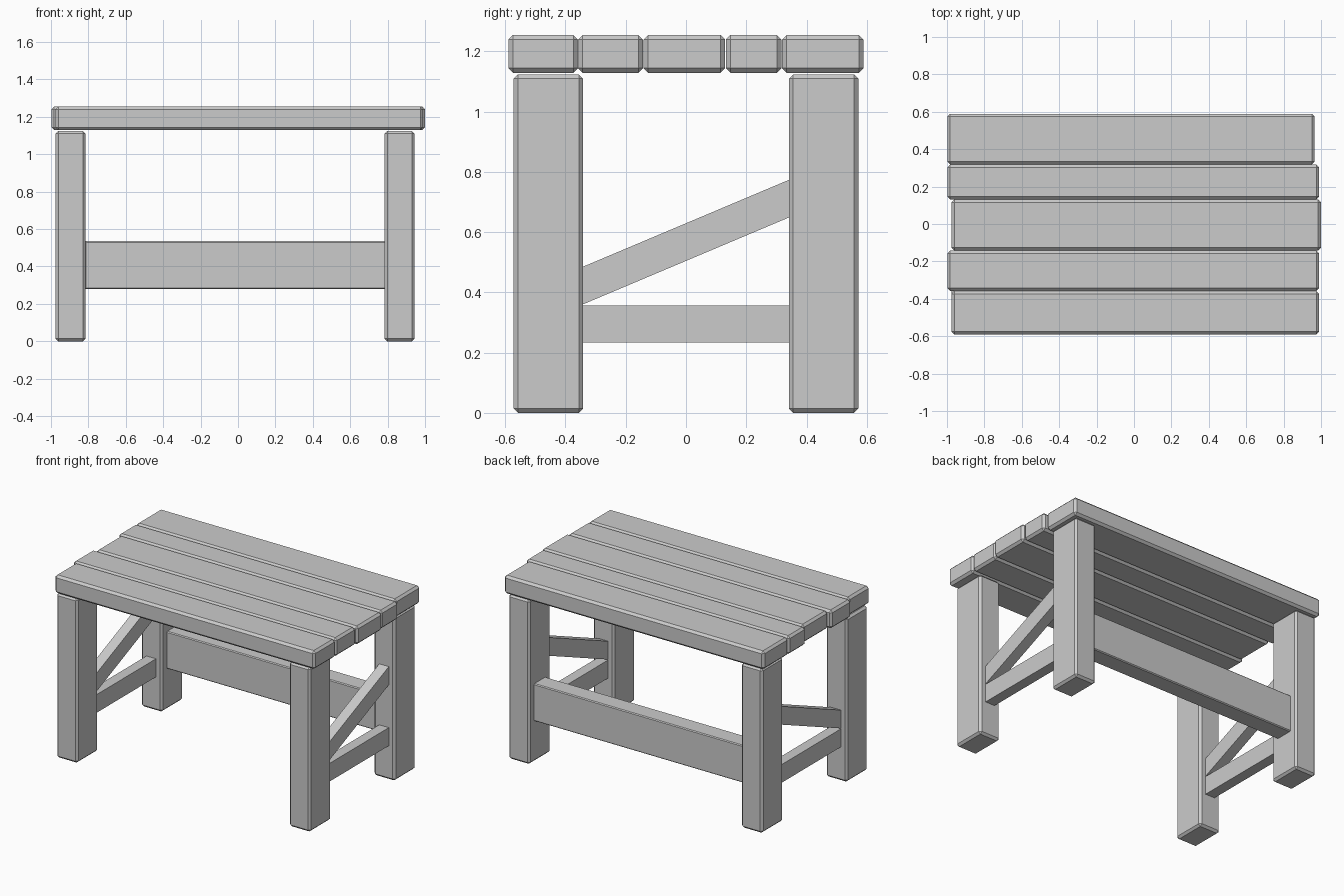
import bpy
import bmesh

if "Cube" in bpy.data.objects:
    bpy.data.objects.remove(bpy.data.objects["Cube"])


def prism(name, profile, x0, x1, bevel=0.0):
    """Extrude a (y, z) outline along x, with optional chamfered edges."""
    bm = bmesh.new()
    face = bm.faces.new([bm.verts.new((x0, y, z)) for y, z in profile])
    ext = bmesh.ops.extrude_face_region(bm, geom=[face])
    verts = [g for g in ext["geom"] if isinstance(g, bmesh.types.BMVert)]
    bmesh.ops.translate(bm, verts=verts, vec=(x1 - x0, 0, 0))
    if bevel:
        bmesh.ops.bevel(bm, geom=bm.edges[:], offset=bevel, segments=1,
                        affect='EDGES', clamp_overlap=True)
    bmesh.ops.recalc_face_normals(bm, faces=bm.faces[:])
    mesh = bpy.data.meshes.new(name)
    bm.to_mesh(mesh)
    bm.free()
    obj = bpy.data.objects.new(name, mesh)
    bpy.context.collection.objects.link(obj)
    return obj


def beam(name, x0, x1, y0, y1, z0, z1, bevel=0.0):
    return prism(name, [(y0, z0), (y1, z0), (y1, z1), (y0, z1)], x0, x1, bevel)


# Table top planks, front to back: x range, y range
planks = [
    (-0.976, 0.990, -0.590, -0.359),
    (-0.998, 0.990, -0.358, -0.143),
    (-0.976, 1.000, -0.141, 0.130),
    (-0.998, 0.990, 0.132, 0.317),
    (-0.998, 0.966, 0.319, 0.589),
]
for i, (x0, x1, y0, y1) in enumerate(planks, 1):
    beam(f"top_plank_{i}", x0, x1, y0, y1, 1.129, 1.254, 0.015)

for side, cx in (("left", -0.895), ("right", 0.864)):
    # Legs
    for end, cy in (("front", -0.457), ("back", 0.457)):
        beam(f"{end}_{side}_leg", cx - 0.08, cx + 0.08,
             cy - 0.115, cy + 0.115, 0.0, 1.124, 0.014)
    # Low side stretcher and diagonal brace
    a, b = cx - 0.036, cx + 0.036
    beam(f"{side}_stretcher", a, b, -0.345, 0.345, 0.233, 0.357)
    prism(f"{side}_brace", [(-0.345, 0.359), (0.345, 0.650),
                            (0.345, 0.775), (-0.345, 0.484)], a, b)

# Long back rail between the back legs
beam("back_rail", -0.82, 0.79, 0.395, 0.52, 0.28, 0.535, 0.006)
